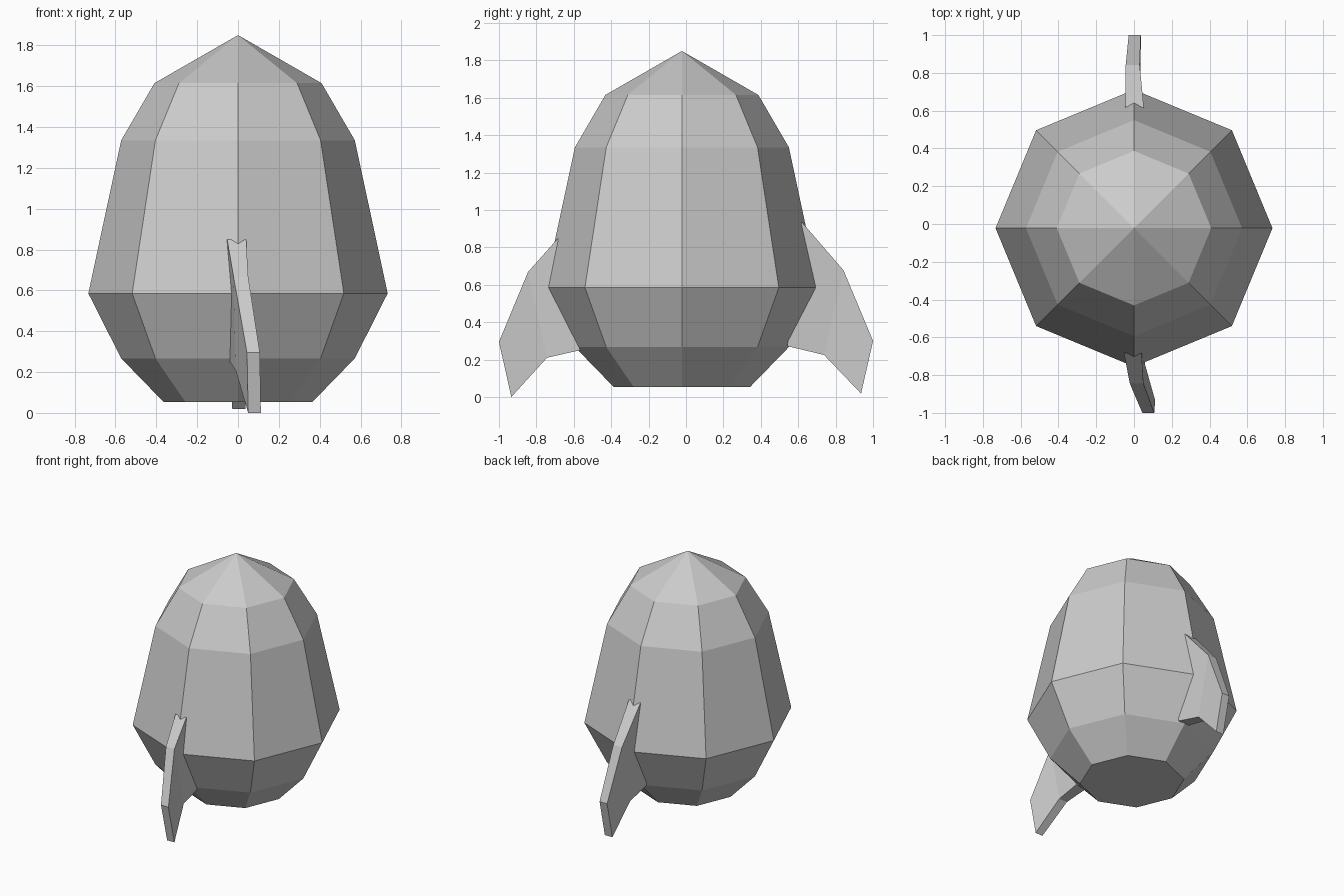
import bpy, bmesh, math

if "Cube" in bpy.data.objects:
    bpy.data.objects.remove(bpy.data.objects["Cube"])


def make_object(name, bm):
    bmesh.ops.recalc_face_normals(bm, faces=bm.faces)
    mesh = bpy.data.meshes.new(name)
    bm.to_mesh(mesh)
    bm.free()
    obj = bpy.data.objects.new(name, mesh)
    bpy.context.collection.objects.link(obj)
    return obj


# Eight-sided hull: stacked rings (radius, height) closed by a pointed nose
def hull(name, rings, apex_z, centre_y, sides=8):
    bm = bmesh.new()
    loops = []
    for r, z in rings:
        loops.append([bm.verts.new((r * math.cos(i * math.tau / sides),
                                    centre_y + r * math.sin(i * math.tau / sides), z))
                      for i in range(sides)])
    apex = bm.verts.new((0, centre_y, apex_z))
    bm.faces.new(loops[0])
    for i in range(sides):
        j = (i + 1) % sides
        for a, b in zip(loops, loops[1:]):
            bm.faces.new((a[i], a[j], b[j], b[i]))
        bm.faces.new((loops[-1][i], loops[-1][j], apex))
    return make_object(name, bm)


# Bent fin: each station is (y, z, x_left, x_right), ordered as
# top root, shoulder, outer tip, low tip, lower bend, bottom root
def fin(name, stations):
    bm = bmesh.new()
    left = [bm.verts.new((a, y, z)) for y, z, a, b in stations]
    right = [bm.verts.new((b, y, z)) for y, z, a, b in stations]
    n = len(stations)
    for side in (left, right):
        for i in range(n // 2 - 1):
            bm.faces.new((side[i], side[i + 1], side[n - 2 - i], side[n - 1 - i]))
    for i in range(n):
        j = (i + 1) % n
        bm.faces.new((left[i], left[j], right[j], right[i]))
    return make_object(name, bm)


hull("hull", [(0.364, 0.053), (0.572, 0.267), (0.733, 0.585),
              (0.572, 1.335), (0.409, 1.615)], 1.85, -0.022)

fin("front_fin", [(-0.685, 0.848, -0.053, 0.04), (-0.845, 0.668, -0.022, 0.05),
                  (-1.0, 0.295, 0.044, 0.107), (-0.934, 0.0, 0.05, 0.112),
                  (-0.743, 0.21, -0.012, 0.058), (-0.567, 0.25, -0.04, 0.05)])

fin("back_fin", [(0.618, 0.937, -0.046, 0.052), (0.842, 0.678, -0.044, 0.03),
                 (1.0, 0.30, -0.028, 0.036), (0.936, 0.018, -0.028, 0.036),
                 (0.738, 0.225, -0.042, 0.032), (0.542, 0.272, -0.045, 0.05)])
